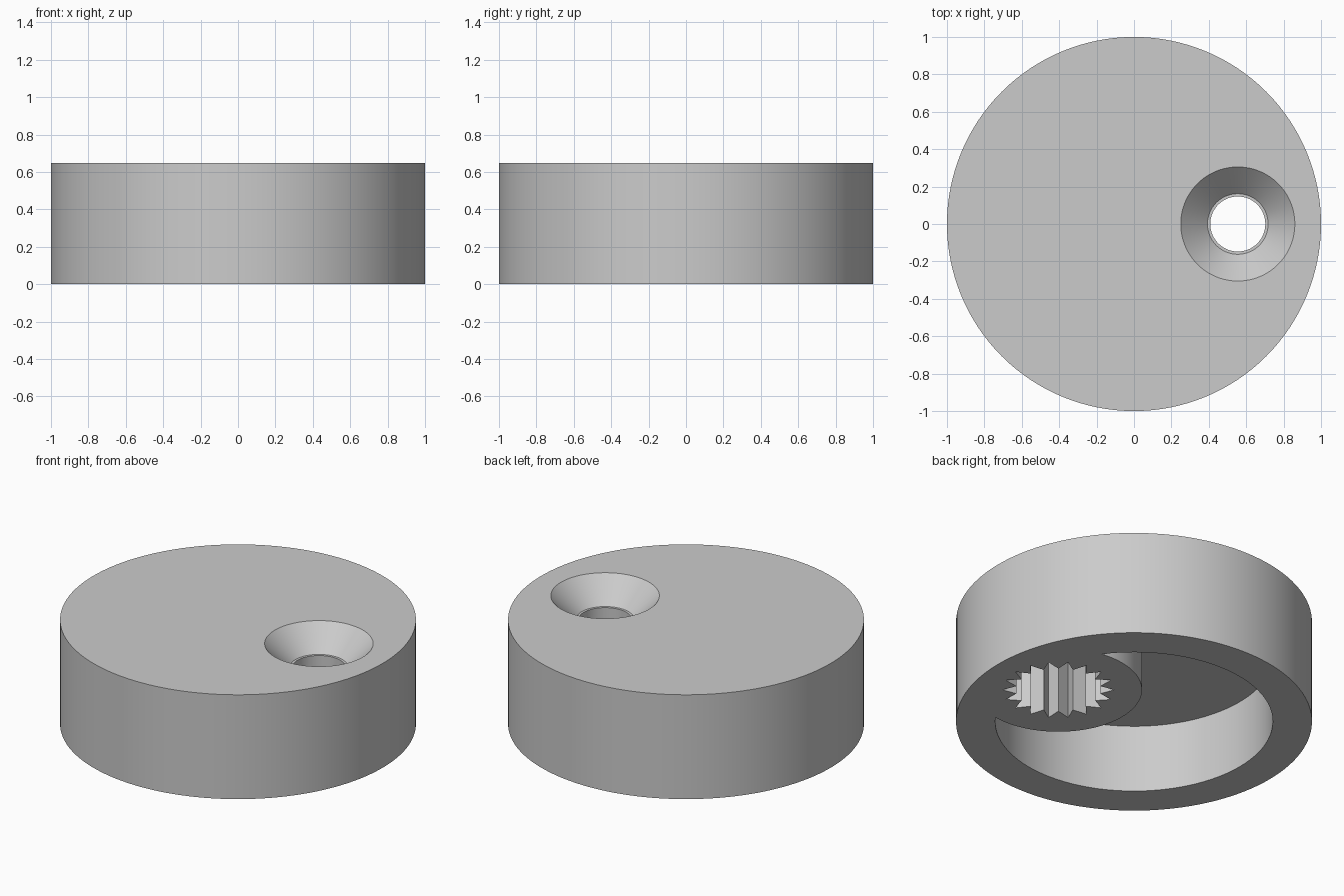
import bpy, bmesh, math

cube = bpy.data.objects.get("Cube")
if cube:
    bpy.data.objects.remove(cube, do_unlink=True)

HEIGHT = 0.647
HOLE_X = 0.555        # offset of the screw and spline axis
CAVITY_TOP = 0.42
SEGMENTS = 128

grey = bpy.data.materials.new("plain grey")
colour = (0.6, 0.6, 0.6, 1)
grey.diffuse_color = colour
grey.use_nodes = True
grey.node_tree.nodes["Principled BSDF"].inputs["Base Color"].default_value = colour


def turned(name, rings, x=0, sides=SEGMENTS, tooth=1):
    """Closed solid through (radius, z) rings; every other corner is scaled by tooth."""
    bm = bmesh.new()
    loops = []
    for radius, z in rings:
        loop = []
        for i in range(sides):
            a = math.tau * i / sides
            r = radius * (tooth if i % 2 else 1)
            loop.append(bm.verts.new((x + r * math.cos(a), r * math.sin(a), z)))
        loops.append(loop)
    for low, high in zip(loops, loops[1:]):
        for i in range(sides):
            j = (i + 1) % sides
            bm.faces.new((low[i], low[j], high[j], high[i]))
    bm.faces.new(loops[0][::-1])
    bm.faces.new(loops[-1])
    bmesh.ops.recalc_face_normals(bm, faces=bm.faces)
    mesh = bpy.data.meshes.new(name)
    bm.to_mesh(mesh)
    bm.free()
    mesh.materials.append(grey)
    obj = bpy.data.objects.new(name, mesh)
    bpy.context.collection.objects.link(obj)
    return obj


def cut(target, cutter):
    """Subtract the cutter from the target and remove it."""
    mod = target.modifiers.new("cut", 'BOOLEAN')
    mod.operation = 'DIFFERENCE'
    mod.solver = 'EXACT'
    mod.object = cutter
    bpy.context.view_layer.update()
    evaluated = target.evaluated_get(bpy.context.evaluated_depsgraph_get())
    mesh = bpy.data.meshes.new_from_object(evaluated)
    target.modifiers.clear()
    target.data = mesh
    bpy.data.objects.remove(cutter, do_unlink=True)


# Round body
body = turned("knob_body", [(1, 0), (1, HEIGHT)])

# Hollow underside, leaving a round boss that merges with the rim
cavity = turned("cavity_cutter", [(0.78, -0.1), (0.78, CAVITY_TOP)])
cut(cavity, turned("boss", [(0.47, -0.2), (0.47, HEIGHT)], HOLE_X))
cut(body, cavity)

# Toothed socket in the boss
cut(body, turned("spline_cutter", [(0.315, -0.1), (0.315, CAVITY_TOP)],
                 HOLE_X, sides=36, tooth=0.76))

# Countersunk screw hole with a narrow ledge
seat = HEIGHT - 0.143
cut(body, turned("screw_cutter",
                 [(0.147, 0.3), (0.147, seat), (0.162, seat), (0.405, HEIGHT + 0.1)],
                 HOLE_X))

# Smooth round walls with crisp edges
bpy.ops.object.select_all(action='DESELECT')
body.select_set(True)
bpy.context.view_layer.objects.active = body
bpy.ops.object.shade_smooth_by_angle(angle=math.radians(25))
